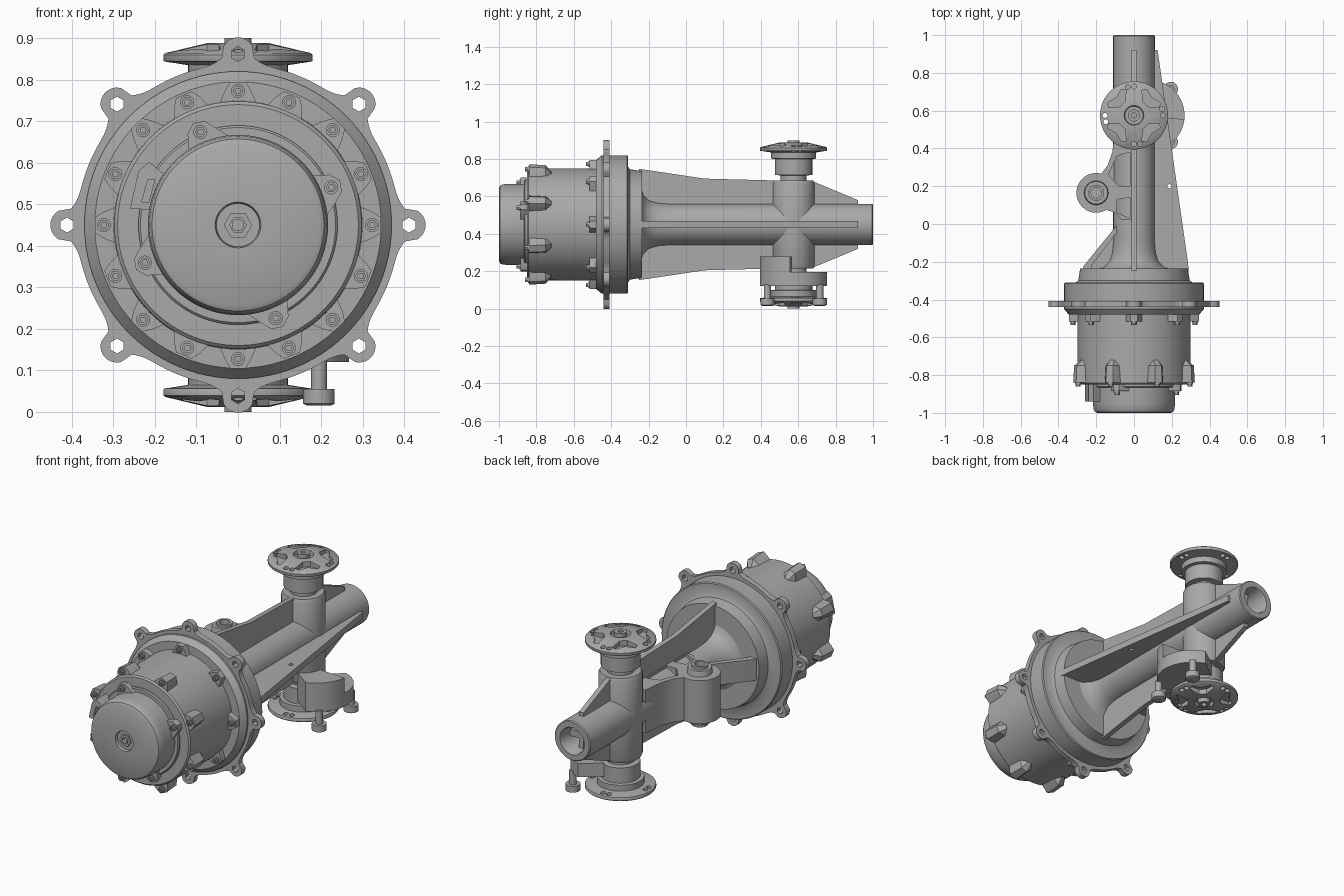
import bpy, bmesh, math
from math import pi, cos, sin, radians

cube = bpy.data.objects.get("Cube")
if cube:
    bpy.data.objects.remove(cube, do_unlink=True)

metal = bpy.data.materials.new("cast grey metal")
metal.use_nodes = True
GREY = (0.4, 0.4, 0.4, 1)
metal.diffuse_color = GREY
shader = metal.node_tree.nodes["Principled BSDF"]
shader.inputs["Base Color"].default_value = GREY
shader.inputs["Roughness"].default_value = 0.6

ZC = 0.45          # height of the main axis
POST_Y = 0.575     # position of the upright post
AXES = {"x": lambda u, v, h: (h, u, v),
        "y": lambda u, v, h: (u, h, v),
        "z": lambda u, v, h: (u, v, h)}


def finish(ob, angle=35):
    ob.data.shade_smooth()
    ob.data.set_sharp_from_angle(angle=radians(angle))


def loft(name, rings, axis, centre=(0, 0, 0)):
    """Skin a stack of (outline, height) rings and cap both ends."""
    bm = bmesh.new()
    put = AXES[axis]
    loops = [[bm.verts.new([a + b for a, b in zip(put(u, v, h), centre)])
              for u, v in outline] for outline, h in rings]
    n = len(loops[0])
    for low, high in zip(loops, loops[1:]):
        for i in range(n):
            j = (i + 1) % n
            bm.faces.new((low[i], low[j], high[j], high[i]))
    bm.faces.new(loops[0])
    bm.faces.new(loops[-1])
    bmesh.ops.recalc_face_normals(bm, faces=bm.faces)
    me = bpy.data.meshes.new(name)
    bm.to_mesh(me)
    bm.free()
    ob = bpy.data.objects.new(name, me)
    bpy.context.collection.objects.link(ob)
    me.materials.append(metal)
    finish(ob)
    return ob


def circle(r, n=64, cu=0, cv=0, start=0, end=2 * pi):
    full = abs(end - start - 2 * pi) < 1e-6
    steps = n if full else n - 1
    return [(cu + r * cos(start + (end - start) * i / steps),
             cv + r * sin(start + (end - start) * i / steps)) for i in range(n)]


def lathe(name, profile, axis, centre, n=64):
    return loft(name, [(circle(r, n), h) for r, h in profile], axis, centre)


def prism(name, outline, low, high, axis="z", centre=(0, 0, 0)):
    return loft(name, [(outline, low), (outline, high)], axis, centre)


def cut(ob, cutters):
    for c in cutters:
        c.hide_render = True
        mod = ob.modifiers.new("cut", "BOOLEAN")
        mod.operation, mod.object, mod.solver = "DIFFERENCE", c, "EXACT"
        bpy.context.view_layer.objects.active = ob
        bpy.ops.object.modifier_apply(modifier=mod.name)
        bpy.data.objects.remove(c, do_unlink=True)
    finish(ob)


def turned(outline, a):
    return [(u * cos(a) - v * sin(a), u * sin(a) + v * cos(a)) for u, v in outline]


def bolt(name, r, angle, y):
    """Socket bolt facing the front, with a washer."""
    centre = (r * cos(angle), y, ZC + r * sin(angle))
    lathe(name + "_washer", [(0.017, 0), (0.017, -0.006)], "y", centre, 16)
    lathe(name, [(0.013, 0), (0.013, -0.02), (0.007, -0.02), (0.007, -0.012)], "y", centre, 6)


AXIS = (0, 0, ZC)

# Main drum housing with its stepped rim
lathe("housing", [(0.24, -0.85), (0.29, -0.85), (0.298, -0.842), (0.3, -0.48), (0.345, -0.48),
                  (0.37, -0.45), (0.37, -0.315), (0.365, -0.31), (0.31, -0.31), (0.295, -0.3),
                  (0.285, -0.235)], "y", AXIS, 96)

# Mounting flange with eight drilled ears
def flange_radius(a):
    off = (a + pi / 8) % (pi / 4) - pi / 8
    ear = 0
    if abs(0.412 * sin(off)) < 0.04:
        ear = 0.412 * cos(off) + math.sqrt(0.04 ** 2 - (0.412 * sin(off)) ** 2)
    return max(ear, 0.388 + 0.035 * math.exp(-(off / 0.11) ** 2))

outline = [(flange_radius(a) * cos(a), flange_radius(a) * sin(a))
           for a in (2 * pi * i / 320 for i in range(320))]
flange = prism("mounting_flange", outline, -0.44, -0.408, "y", AXIS)
cut(flange, [prism("ear_hole", circle(0.018, 6, 0.412 * cos(k * pi / 4), 0.412 * sin(k * pi / 4), pi / 6, pi / 6 + 2 * pi),
                   -0.5, -0.38, "y", AXIS) for k in range(8)])

# Drum bosses: eight at the front edge, eight at the rim, each with a bolt
def boss_outline(inner, outer, half):
    tip = half * 0.62
    return [(inner, -half), (outer - 0.02, -tip), (outer, -tip * 0.6),
            (outer, tip * 0.6), (outer - 0.02, tip), (inner, half)]

for k in range(8):
    a = k * pi / 4
    rim = turned(boss_outline(0.28, 0.345, 0.05), a)
    prism("rim_boss", rim, -0.515, -0.47, "y", AXIS)
    bolt("rim_bolt", 0.323, a, -0.515)
    a += pi / 8
    front = turned(boss_outline(0.27, 0.34, 0.055), a)
    back = turned(boss_outline(0.27, 0.335, 0.05), a)
    fade = turned(boss_outline(0.26, 0.3, 0.03), a)
    loft("front_boss", [(front, -0.84), (back, -0.75), (fade, -0.72)], "y", AXIS)
    bolt("front_bolt", 0.32, a, -0.84)

# Front cover with central nut
lathe("cover_base", [(0.235, -0.865), (0.24, -0.86), (0.24, -0.84)], "y", AXIS)
lathe("front_cover", [(0.035, -0.985), (0.052, -0.985), (0.055, -1), (0.195, -1), (0.207, -0.994),
                      (0.214, -0.98), (0.217, -0.95), (0.217, -0.85)], "y", AXIS, 96)
lathe("centre_nut", [(0.034, -0.98), (0.034, -0.994), (0.02, -0.994), (0.02, -0.988)], "y", AXIS, 6)
lathe("centre_pin", [(0.015, -0.98), (0.015, -0.996)], "y", AXIS, 16)
for k in range(4):
    a = radians(22 + 90 * k)
    lug = turned([(0.19, -0.07), (0.235, -0.04), (0.262, -0.02), (0.268, 0.008),
                  (0.25, 0.03), (0.19, 0.05)], a)
    prism("cover_lug", lug, -0.885, -0.84, "y", AXIS)
    bolt("cover_bolt", 0.242, a, -0.885)

# Slotted side port on the cover
port = [(-0.26, 0.04), (-0.19, 0.035), (-0.175, 0.12), (-0.215, 0.152), (-0.24, 0.13)]
port_block = prism("side_port", port, -0.94, -0.84, "y", AXIS)
slot = [(-0.232, 0.055), (-0.215, 0.055), (-0.2, 0.11), (-0.217, 0.11)]
cut(port_block, [prism("slot_cutter", slot, -1, -0.9, "y", AXIS)])

# Hollow arm tube, flared where it leaves the drum
lathe("arm_tube", [(0.2, -0.24), (0.16, -0.23), (0.13, -0.2), (0.115, -0.15), (0.11, -0.08),
                   (0.11, 0.995), (0.105, 1), (0.075, 1), (0.07, 0.99), (0.07, 0.7)], "y", AXIS)

# Upright web, mirrored above and below the axis
half = [(-0.25, 0.297), (-0.2, 0.29), (0.1, 0.245), (0.68, 0.23), (0.92, 0.13)]
web = half + [(y, -z) for y, z in reversed(half)]
prism("upright_web", web, -0.014, 0.014, "x", AXIS)

# Side ribs
side_rib = prism("right_rib", [(0, -0.25), (0.29, -0.25), (0.285, -0.2), (0.125, 0.92), (0, 0.92)],
                 0.432, 0.468)
cut(side_rib, [prism("rib_hole", circle(0.011, 16, 0.187, 0.2), 0.3, 0.6)])
prism("left_rib", [(0, -0.25), (-0.275, -0.25), (-0.265, -0.22), (-0.075, 0.005), (-0.06, 0.07), (0, 0.1)],
      0.432, 0.468)
brace = [(-0.275, -0.25), (-0.265, -0.22), (-0.07, 0.02), (-0.04, 0.02), (-0.225, -0.22), (-0.225, -0.25)]
prism("left_brace", brace, 0.39, 0.51)

# Side lug with bushing
LUG = (-0.2, 0.165)
body = circle(0.105, 28, *LUG, radians(75), radians(300))
body += [(-0.1, 0.06), (-0.06, 0.02), (0, 0.02), (0, 0.5), (-0.1, 0.5), (-0.115, 0.38), (-0.14, 0.31)]
lug = prism("side_lug", body, 0.33, 0.57)
pockets = ([(-0.09, 0.13), (-0.09, 0.06), (-0.02, 0.03), (-0.02, 0.14)],
           [(-0.135, 0.26), (-0.08, 0.2), (-0.02, 0.2), (-0.02, 0.38), (-0.09, 0.36)])
cut(lug, [prism("pocket_cutter", p, *span) for p in pockets for span in ((0.48, 0.7), (0.2, 0.42))])
lathe("bushing", [(0.03, 0.57), (0.03, 0.6), (0.06, 0.6), (0.064, 0.59), (0.064, 0.31),
                  (0.06, 0.3), (0.03, 0.3), (0.03, 0.33)], "z", (*LUG, 0), 32)
lathe("bushing_sleeve", [(0.042, 0.28), (0.042, 0.615), (0.028, 0.615), (0.028, 0.59)], "z", (*LUG, 0), 32)

# Upright post
POST = (0, POST_Y, ZC)
lathe("post", [(0.105, -0.235), (0.112, -0.22), (0.112, 0.22), (0.105, 0.235)], "z", POST)

# Hub at each end of the post, with pocketed and drilled disc
for name, s in (("upper", 1), ("lower", -1)):
    profile = [(0.07, 0.2), (0.07, 0.262), (0.1, 0.265), (0.1, 0.35), (0.12, 0.352), (0.12, 0.385),
               (0.178, 0.394), (0.18, 0.398), (0.18, 0.41), (0.176, 0.414), (0.075, 0.438),
               (0.052, 0.438), (0.048, 0.42), (0.032, 0.42), (0.032, 0.45), (0.014, 0.45), (0.014, 0.43)]
    hub = lathe(name + "_hub", [(r, s * h) for r, h in profile], "z", POST)
    cutters = []
    for k in range(4):
        a = k * pi / 2
        wedge = turned([(0.085, -0.02), (0.125, -0.065), (0.145, -0.05), (0.132, 0),
                        (0.145, 0.05), (0.125, 0.065), (0.085, 0.02)], a + pi / 4)
        cutters.append(prism("wedge", wedge, s * 0.406, s * 0.5, "z", POST))
        for da in (0, 0.22):
            hole = circle(0.013, 16, 0.153 * cos(a + da), 0.153 * sin(a + da))
            cutters.append(prism("disc_hole", hole, s * 0.36, s * 0.5, "z", POST))
    cut(hub, cutters)

# Curved bracket beside the lower hub, with two hanging bolts
def bracket_outline(a0, a1):
    outer = circle(0.188, 16, 0.08, POST_Y, radians(a0), radians(a1))
    inner = circle(0.105, 16, 0, POST_Y, radians(a1), radians(a0))
    return outer + inner

prism("bracket_base", bracket_outline(-72, 72), 0.12, 0.195)
prism("bracket_top", bracket_outline(-72, -6), 0.19, 0.28)
for y in (POST_Y - 0.14, POST_Y + 0.14):
    lathe("bracket_bolt", [(0.028, 0.015), (0.038, 0.02), (0.038, 0.055), (0.019, 0.055),
                           (0.019, 0.13)], "z", (0.195, y, 0), 20)
